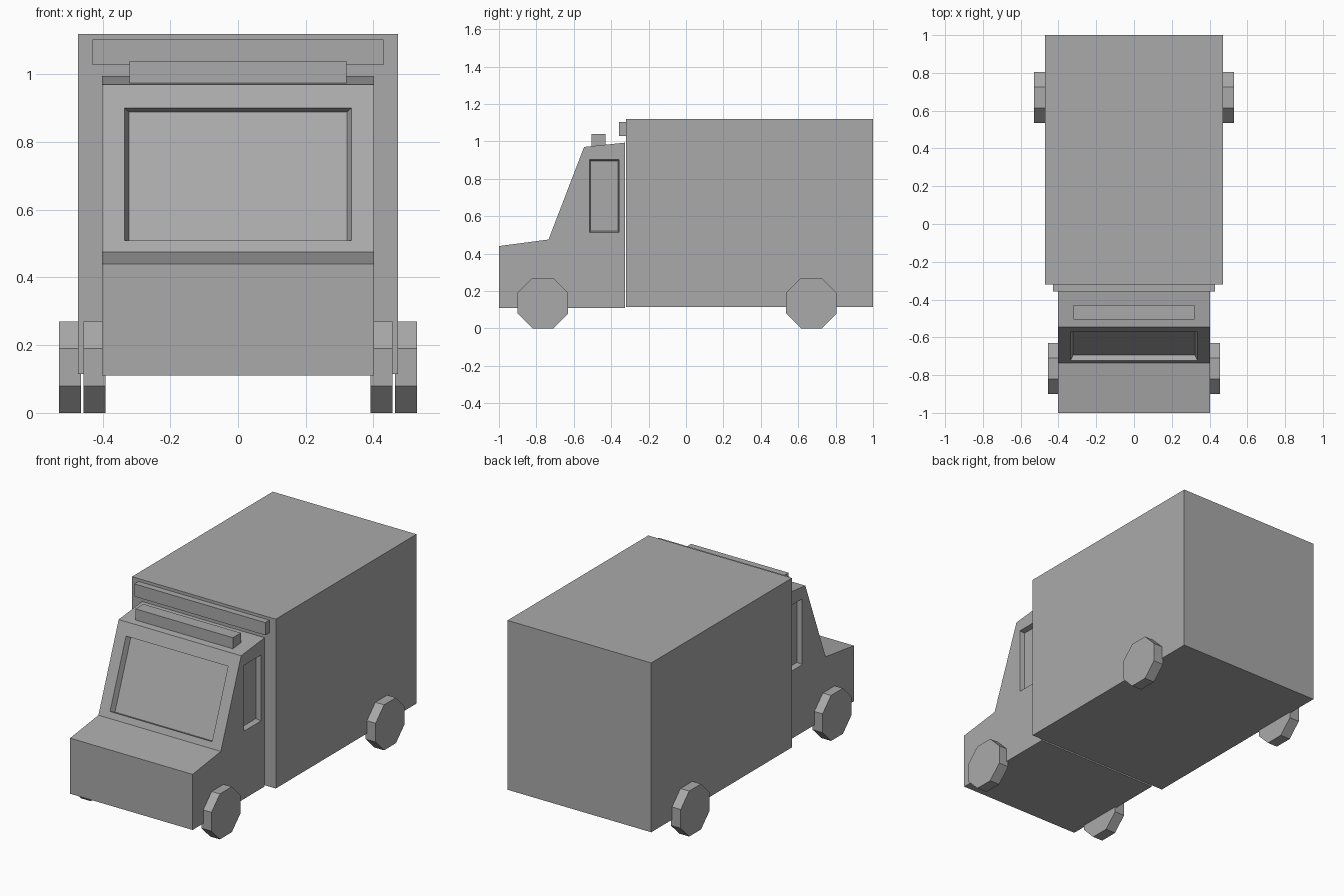
import bpy
import bmesh
from math import pi
from mathutils import Matrix, Vector

cube = bpy.data.objects.get("Cube")
if cube:
    bpy.data.objects.remove(cube, do_unlink=True)

paint = bpy.data.materials.new("plain_grey")
paint.use_nodes = True
GREY = (0.4, 0.4, 0.4, 1)
paint.diffuse_color = GREY
paint.node_tree.nodes["Principled BSDF"].inputs["Base Color"].default_value = GREY


def finish(bm, name):
    bmesh.ops.recalc_face_normals(bm, faces=bm.faces)
    mesh = bpy.data.meshes.new(name)
    bm.to_mesh(mesh)
    bm.free()
    mesh.materials.append(paint)
    obj = bpy.data.objects.new(name, mesh)
    bpy.context.collection.objects.link(obj)
    return obj


def box(name, x, y0, y1, z0, z1):
    """Box centred on x = 0 with half width x."""
    bm = bmesh.new()
    size = Matrix.Diagonal((2 * x, y1 - y0, z1 - z0, 1))
    place = Matrix.Translation((0, (y0 + y1) / 2, (z0 + z1) / 2))
    bmesh.ops.create_cube(bm, size=1, matrix=place @ size)
    return finish(bm, name)


def loft(name, start, end):
    """Solid between two matching outlines."""
    bm = bmesh.new()
    a = [bm.verts.new(p) for p in start]
    b = [bm.verts.new(p) for p in end]
    bm.faces.new(a)
    bm.faces.new(b)
    for i in range(len(a)):
        j = (i + 1) % len(a)
        bm.faces.new((a[i], a[j], b[j], b[i]))
    return finish(bm, name)


def cut(target, outer, inner):
    """Carve a tapered recess, with the cutter carried on past the surface."""
    outer, inner = [Vector(p) for p in outer], [Vector(p) for p in inner]
    start = [o + (o - i) * 0.5 for o, i in zip(outer, inner)]
    cutter = loft("window_cutter", start, inner)
    cutter.hide_render = True
    mod = target.modifiers.new("window", "BOOLEAN")
    mod.operation = "DIFFERENCE"
    mod.solver = "EXACT"
    mod.object = cutter
    bpy.context.view_layer.objects.active = target
    bpy.ops.object.modifier_apply(modifier=mod.name)
    bpy.data.objects.remove(cutter, do_unlink=True)


def wheel(name, x, y):
    bm = bmesh.new()
    place = Matrix.Translation((x, y, 0.135)) @ Matrix.Rotation(pi / 2, 4, "Y")
    bmesh.ops.create_cone(bm, cap_ends=True, segments=8, radius1=0.146,
                          radius2=0.146, depth=0.065,
                          matrix=place @ Matrix.Rotation(pi / 8, 4, "Z"))
    return finish(bm, name)


# Cab: side profile extruded across the width
HALF = 0.402
profile = [(-1, 0.11), (-1, 0.44), (-0.735, 0.475), (-0.545, 0.97),
           (-0.325, 0.993), (-0.325, 0.11)]
cab = loft("cab", [(-HALF, y, z) for y, z in profile],
           [(HALF, y, z) for y, z in profile])

# Windscreen recess, sunk square to the sloping front
low, high = Vector((0, -0.7216, 0.51)), Vector((0, -0.5719, 0.90))
sink = Vector((0, 0.028, -0.011))


def screen(x, offset):
    return [p + offset + Vector((s, 0, 0))
            for p, s in ((low, -x), (low, x), (high, x), (high, -x))]


cut(cab, screen(0.335, Vector()), screen(0.322, sink))


# Door window recesses
def pane(x, y0, y1, z0, z1):
    return [(x, y0, z0), (x, y1, z0), (x, y1, z1), (x, y0, z1)]


for side in (-1, 1):
    cut(cab, pane(side * HALF, -0.516, -0.358, 0.512, 0.903),
        pane(side * (HALF - 0.03), -0.51, -0.363, 0.52, 0.896))

# Rear body, roof light bar and front strip
box("cargo_body", 0.472, -0.32, 1, 0.115, 1.12)
box("roof_light_bar", 0.32, -0.505, -0.43, 0.972, 1.04)
box("body_front_strip", 0.43, -0.358, -0.315, 1.028, 1.103)

# Eight-sided wheels
for side, label in ((-1, "right"), (1, "left")):
    wheel("front_wheel_" + label, side * 0.4235, -0.765)
    wheel("rear_wheel_" + label, side * 0.4965, 0.67)
